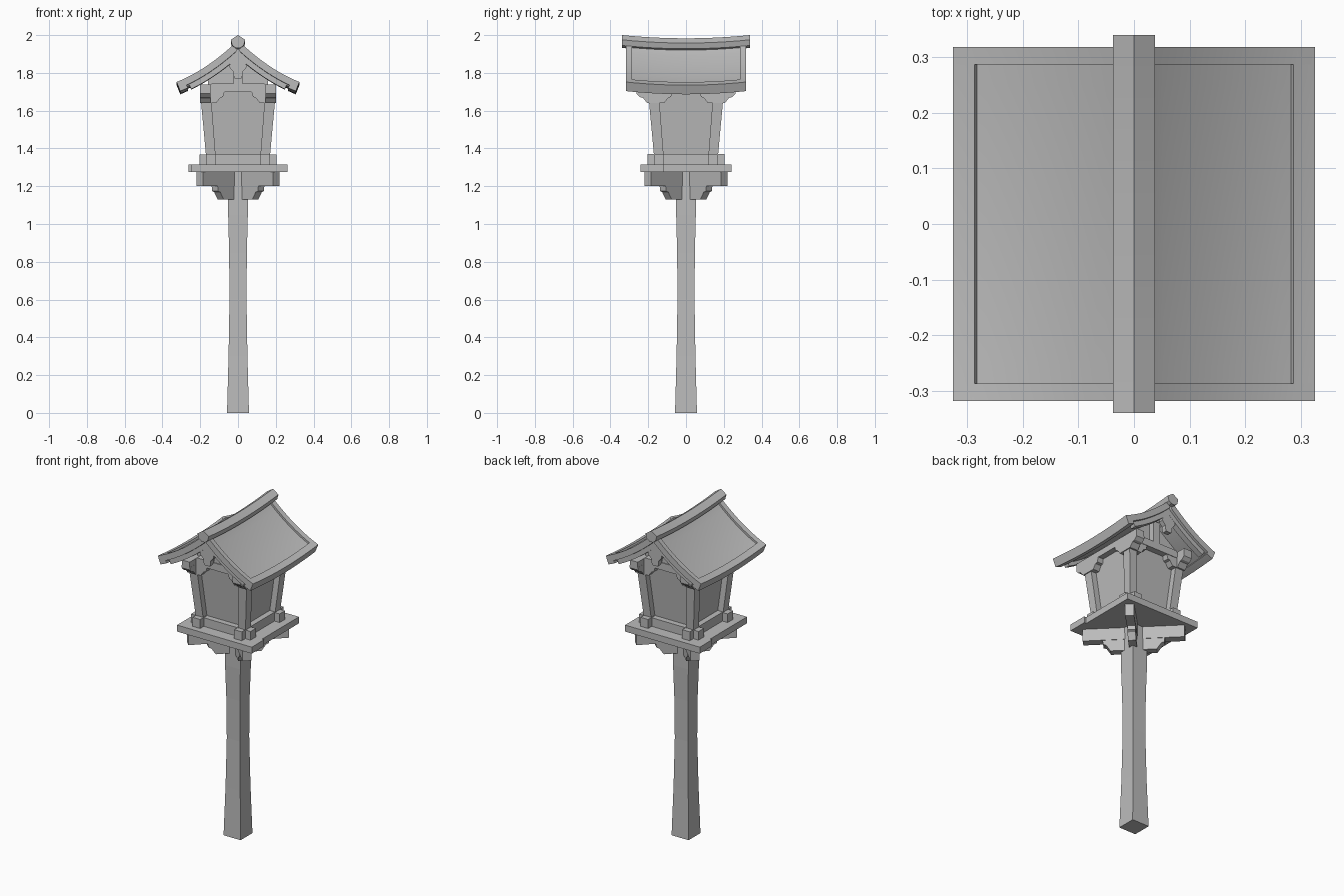
import bpy, bmesh, math
from mathutils import Vector

cube = bpy.data.objects.get("Cube")
if cube:
    bpy.data.objects.remove(cube, do_unlink=True)

GREY = (0.5, 0.5, 0.5, 1)
stone = bpy.data.materials.new("plain grey")
stone.use_nodes = True
stone.diffuse_color = GREY
stone.node_tree.nodes["Principled BSDF"].inputs["Base Color"].default_value = GREY


def finish(name, bm):
    bmesh.ops.recalc_face_normals(bm, faces=bm.faces)
    mesh = bpy.data.meshes.new(name)
    bm.to_mesh(mesh)
    bm.free()
    mesh.materials.append(stone)
    obj = bpy.data.objects.new(name, mesh)
    bpy.context.collection.objects.link(obj)
    return obj


def loft(name, rings):
    """Skin a list of equal rings of points and cap both ends."""
    bm = bmesh.new()
    loops = [[bm.verts.new(p) for p in ring] for ring in rings]
    n = len(loops[0])
    for a, b in zip(loops, loops[1:]):
        for i in range(n):
            j = (i + 1) % n
            bm.faces.new((a[i], a[j], b[j], b[i]))
    bm.faces.new(loops[0])
    bm.faces.new(loops[-1])
    return finish(name, bm)


def square(cx, cy, z, h):
    return [(cx + a * h, cy + b * h, z) for a, b in ((-1, -1), (1, -1), (1, 1), (-1, 1))]


def box(name, x0, x1, y0, y1, z0, z1):
    return loft(name, [[(x0, y0, z), (x1, y0, z), (x1, y1, z), (x0, y1, z)] for z in (z0, z1)])


def extrude(name, profile, direction, middle, width):
    """Upright (distance, z) profile along a ground direction, given a width."""
    d = Vector((*direction, 0)).normalized()
    side = Vector((-d.y, d.x, 0))
    rings = [[Vector((*middle, z)) + d * r + side * s for r, z in profile]
             for s in (-width / 2, width / 2)]
    return loft(name, rings)


# Post, slightly waisted
loft("post", [square(0, 0, z, h) for z, h in
              ((0, 0.058), (0.3, 0.05), (0.6, 0.045), (0.85, 0.047), (1.05, 0.052), (1.275, 0.053))])

# Diagonal cross beams with stepped arms under the platform
arm = [(0, 1.205), (0.175, 1.205), (0.172, 1.175), (0.155, 1.168), (0.13, 1.13), (0, 1.13)]
beam = [(0, 1.2), (0.286, 1.2), (0.286, 1.278), (0, 1.278)]
for sx in (-1, 1):
    for sy in (-1, 1):
        extrude("cross_beam", beam, (sx, sy), (0, 0), 0.05)
        extrude("stepped_arm", arm, (sx, sy), (0, 0), 0.045)

# Platform with a small jog on each side
half = [(0.262, -0.24), (0.262, -0.12), (0.248, -0.12), (0.248, 0.24)]
outline = half + [(-x, -y) for x, y in half]
loft("platform", [[(x, y, z) for x, y in outline] for z in (1.275, 1.315)])

# Sills crossing at the corners
for s in (-1, 1):
    c = s * 0.142
    box("sill_across", -0.203, 0.203, c - 0.026, c + 0.026, 1.315, 1.368)
    box("sill_along", c - 0.026, c + 0.026, -0.203, 0.203, 1.315, 1.37)

# Flared lamp body, corner pillars and pillar brackets
loft("lamp_body", [square(0, 0, 1.315, 0.128), square(0, 0, 1.71, 0.165)])
long_bracket = [(0.262, 1.705), (0.262, 1.69), (0.245, 1.672), (0.228, 1.668), (0.205, 1.64),
                (0.115, 1.64), (0.095, 1.668), (0.08, 1.672), (0.07, 1.705)]
short_bracket = [(0.2, 1.705), (0.2, 1.64)] + long_bracket[5:]
for sx in (-1, 1):
    for sy in (-1, 1):
        loft("pillar", [square(sx * 0.14, sy * 0.14, 1.315, 0.025),
                        square(sx * 0.173, sy * 0.173, 1.705, 0.028)])
        extrude("long_bracket", long_bracket, (0, sy), (sx * 0.173, 0), 0.056)
        extrude("short_bracket", short_bracket, (sx, 0), (0, sy * 0.173), 0.054)

# Plates, gable walls and king posts
for s in (-1, 1):
    box("wall_plate", s * 0.173 - 0.027, s * 0.173 + 0.027, -0.262, 0.262, 1.7, 1.738)
    extrude("gable_beam", [(-0.165, 1.7), (0.165, 1.7), (0.14, 1.745), (-0.14, 1.745)],
            (1, 0), (0, s * 0.178), 0.05)
    box("king_post", -0.025, 0.025, s * 0.178 - 0.02, s * 0.178 + 0.02, 1.74, 1.88)
extrude("gable_core", [(-0.16, 1.7), (0.16, 1.7), (0.16, 1.775), (0, 1.895), (-0.16, 1.775)],
        (1, 0), (0, 0), 0.33)


# Curved roof: height falls in a hollow curve and lifts toward both gables
def lift(y):
    return 0.017 * (y / 0.32) ** 2


def roof_point(x, y, drop):
    u = (0.325 - abs(x)) / 0.325
    slope = (0.13 + 0.18 * u) / 0.325
    n = Vector((math.copysign(slope, x) if x else 0, 0, 1)).normalized()
    return Vector((x, y, 1.735 + 0.13 * u + 0.09 * u * u + lift(y))) - n * drop


def roof_strip(name, x0, x1, y0, y1, drop, thick):
    rings = []
    for i in range(13):
        y = y0 + (y1 - y0) * i / 12
        xs = [x0 + (x1 - x0) * k / 10 for k in range(11)]
        rings.append([roof_point(x, y, drop) for x in xs]
                     + [roof_point(x, y, drop + thick) for x in reversed(xs)])
    obj = loft(name, rings)
    bpy.context.view_layer.objects.active = obj
    obj.select_set(True)
    bpy.ops.object.shade_smooth_by_angle(angle=math.radians(25))
    obj.select_set(False)


for s in (-1, 1):
    roof_strip("roof_panel", 0, s * 0.3, -0.3, 0.3, 0.012, 0.03)
    roof_strip("eave_rim", s * 0.287, s * 0.325, -0.318, 0.318, 0, 0.052)
    for e in (-1, 1):
        roof_strip("verge_rim", 0, s * 0.325, e * 0.287, e * 0.318, 0, 0.036)
        roof_strip("bargeboard", 0, s * 0.275, e * 0.27, e * 0.303, 0.034, 0.03)

# Ridge cap following the lift
cap = [(0, 1.983), (0.038, 1.958), (0.03, 1.928), (0.012, 1.915)]
cap += [(-x, z) for x, z in reversed(cap[1:])]
loft("ridge_cap", [[(x, 0.34 * i / 6, z + lift(0.34 * i / 6) * 0.9) for x, z in cap]
                   for i in range(-6, 7)])

# Hanging gable ornaments
drop_half = [(0.018, 1.77), (0.025, 1.79), (0.024, 1.805), (0.046, 1.83), (0.04, 1.86), (0.015, 1.89)]
drop_shape = drop_half + [(-x, z) for x, z in reversed(drop_half)]
for s in (-1, 1):
    extrude("gable_drop", drop_shape, (1, 0), (0, s * 0.287), 0.03)
